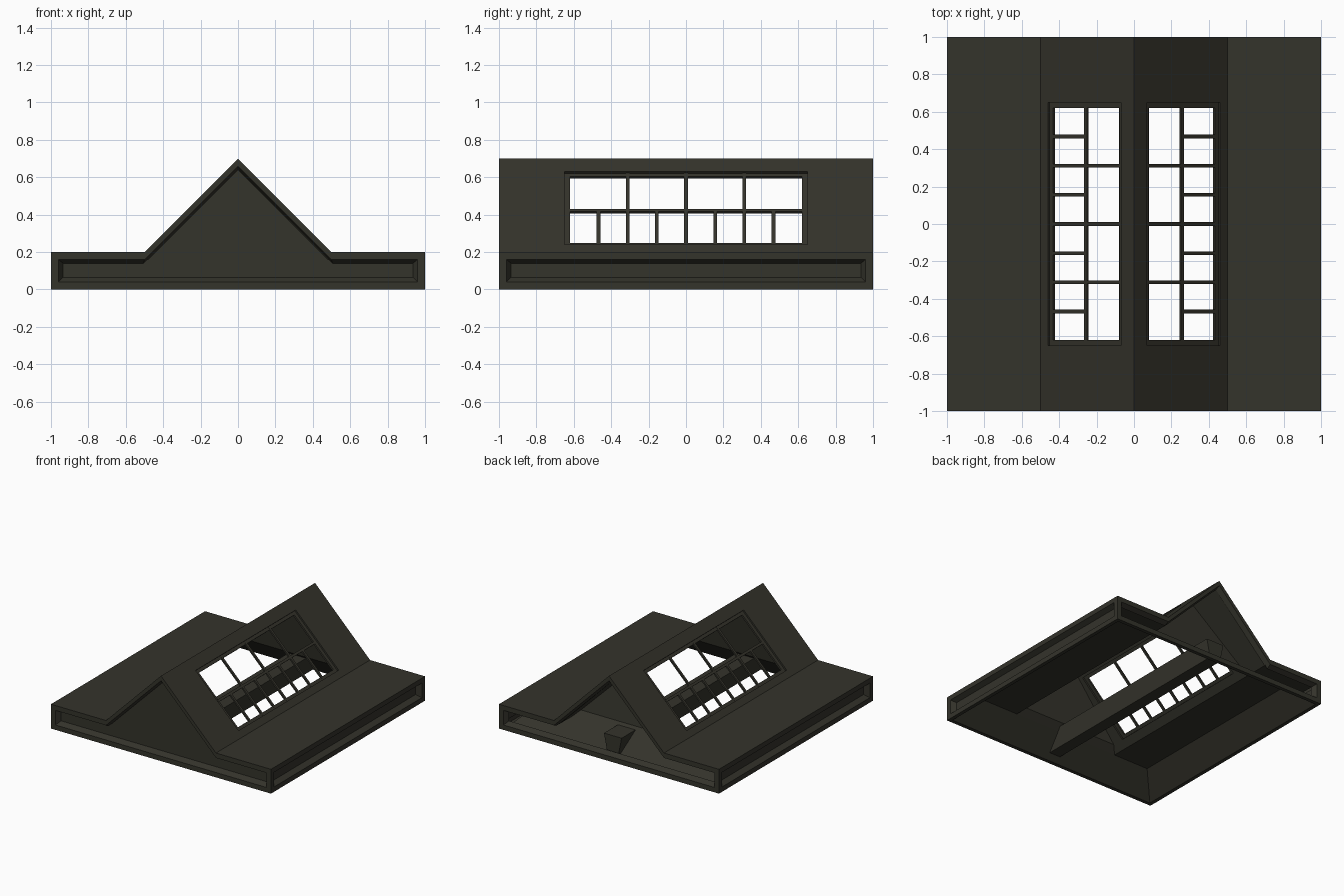
import bpy, bmesh, math
from mathutils import Matrix, Vector

if "Cube" in bpy.data.objects:
    bpy.data.objects.remove(bpy.data.objects["Cube"])

mat = bpy.data.materials.new("dark olive metal")
mat.diffuse_color = (0.034, 0.033, 0.024, 1)
mat.use_nodes = True
mat.node_tree.nodes["Principled BSDF"].inputs["Base Color"].default_value = mat.diffuse_color


def finish(name, bm, merge=True):
    if merge:
        bmesh.ops.remove_doubles(bm, verts=bm.verts, dist=1e-5)
    bmesh.ops.recalc_face_normals(bm, faces=bm.faces)
    me = bpy.data.meshes.new(name)
    bm.to_mesh(me)
    bm.free()
    me.materials.append(mat)
    ob = bpy.data.objects.new(name, me)
    bpy.context.collection.objects.link(ob)
    return ob


def rings(name, loops, fill):
    """Bridge a series of equal-length loops; optionally cap the last one."""
    bm = bmesh.new()
    vs = [[bm.verts.new(p) for p in lp] for lp in loops]
    n = len(loops[0])
    for a, b in zip(vs, vs[1:]):
        for i in range(n):
            j = (i + 1) % n
            bm.faces.new((a[i], a[j], b[j], b[i]))
    if fill:
        bm.faces.new(vs[-1])
    return finish(name, bm)


def mirrored(half):
    return [(-x, z) for x, z in half] + [(x, z) for x, z in reversed(half) if x]


# slope frame: local X down the slope, local Y along the ridge, local Z outward
r = math.sqrt(0.5)


def slope_matrix(side):
    m = Matrix(((r, 0, r, 0), (0, 1, 0, 0), (-r, 0, r, 0.7), (0, 0, 0, 1)))
    return Matrix.Rotation(math.pi, 4, 'Z') @ m if side < 0 else m


def add_box(bm, lo, hi, m=Matrix()):
    lo, hi = Vector(lo), Vector(hi)
    c = (lo + hi) / 2
    s = hi - lo
    bmesh.ops.create_cube(bm, size=1, matrix=m @ Matrix.Translation(c) @ Matrix.Diagonal((*s, 1)))


# roof sheet: two flats and a gable, undersides pulled in at the ends
top = [(1, 0.2), (0.5, 0.2), (0, 0.7)]
under = [(0.96, 0.16), (0.48, 0.16), (0, 0.64)]
T, U = mirrored(top), mirrored(under)
bm = bmesh.new()
ends = []
for s in (-1, 1):
    ends.append(([bm.verts.new((x, s, z)) for x, z in T],
                 [bm.verts.new((x, s * 0.96, z)) for x, z in U]))
(t0, u0), (t1, u1) = ends
for i in range(4):
    bm.faces.new((t0[i], t0[i + 1], t1[i + 1], t1[i]))
    bm.faces.new((u0[i], u0[i + 1], u1[i + 1], u1[i]))
    for t, u in ends:
        bm.faces.new((t[i], t[i + 1], u[i + 1], u[i]))
for i in (0, 4):
    bm.faces.new((t0[i], t1[i], u1[i], u0[i]))
roof = finish("roof_sheet", bm)

# cut a window opening in each slope
S0, S1, W = 0.07 / r, 0.46 / r, 0.65
for side in (-1, 1):
    bm = bmesh.new()
    add_box(bm, (S0, -W, -0.06), (S1, W, 0.05), slope_matrix(side))
    cutter = finish("window_cutter", bm)
    cutter.hide_render = True
    mod = roof.modifiers.new("opening", 'BOOLEAN')
    mod.operation, mod.solver, mod.object = 'DIFFERENCE', 'EXACT', cutter
    bpy.context.view_layer.objects.active = roof
    bpy.ops.object.modifier_apply(modifier=mod.name)
    bpy.data.objects.remove(cutter)

# window frames and glazing bars
for side, label in ((-1, "left"), (1, "right")):
    m = slope_matrix(side)
    bm = bmesh.new()
    lo, hi = -0.028, -0.013
    for e in (-1, 1):
        ys = sorted((e * 0.62, e * W))
        add_box(bm, (S0, ys[0], lo), (S1, ys[1], hi), m)
    add_box(bm, (S0, -W, lo), (S0 + 0.025, W, hi), m)
    add_box(bm, (S1 - 0.025, -W, lo), (S1, W, hi), m)
    finish("window_frame_" + label, bm, False)

    bm = bmesh.new()
    mid, h, lo, hi = 0.379, 0.01, -0.025, -0.012
    add_box(bm, (mid - h, -0.63, lo), (mid + h, 0.63, hi), m)
    for k in range(-3, 4):
        y = k * 0.156
        start = S0 if k % 2 == 0 else mid
        add_box(bm, (start, y - h, lo), (S1, y + h, hi), m)
    finish("glazing_bars_" + label, bm, False)

# gable ends: border and bevelled recess, panel only at the front
loops2d = [mirrored([(1, 0), (1, 0.2), (0.5, 0.2), (0, 0.7)]),
           mirrored([(0.96, 0.04), (0.96, 0.16), (0.5, 0.16), (0, 0.66)]),
           mirrored([(0.935, 0.065), (0.935, 0.14), (0.505, 0.14), (0, 0.64)])]
for s, name in ((-1, "front_gable"), (1, "back_gable_frame")):
    rings(name, [[(x, s * d, z) for x, z in lp]
                 for lp, d in zip(loops2d, (1, 1, 0.96))], s < 0)

# side walls with recessed panels
for s, name in ((-1, "left_wall"), (1, "right_wall")):
    rings(name, [[(s * d, -w, a), (s * d, w, a), (s * d, w, b), (s * d, -w, b)]
                 for d, w, a, b in ((1, 1, 0, 0.2), (1, 0.96, 0.04, 0.16),
                                    (0.96, 0.935, 0.065, 0.14))], True)

# bottom rim and sloped inner skirt
rings("inner_skirt", [[(-w, -w, z), (w, -w, z), (w, w, z), (-w, w, z)]
                      for w, z in ((1, 0), (0.97, 0), (0.8, 0.16))], False)

# inner gable walls: the skirt carries on up to the roof underside
for s, name in ((-1, "front_inner_gable"), (1, "back_inner_gable")):
    bm = bmesh.new()
    a, b, c, d = [bm.verts.new(p) for p in (
        (-0.48, s * 0.8, 0.16), (0.48, s * 0.8, 0.16),
        (0.43, s * 0.75, 0.21), (-0.43, s * 0.75, 0.21))]
    e = bm.verts.new((0, s * 0.68, 0.64))
    bm.faces.new((a, b, c, d))
    bm.faces.new((d, c, e))
    finish(name, bm)

# central beam below the ridge
sec = [(-0.08, 0.19), (0.08, 0.19), (0.05, 0.04), (-0.05, 0.04)]
beam = rings("centre_beam", [[(x, y, z) for x, z in sec] for y in (-0.95, 0.95)], True)
bm = bmesh.new()
bm.from_mesh(beam.data)
bmesh.ops.holes_fill(bm, edges=bm.edges)
bmesh.ops.recalc_face_normals(bm, faces=bm.faces)
bm.to_mesh(beam.data)
bm.free()
